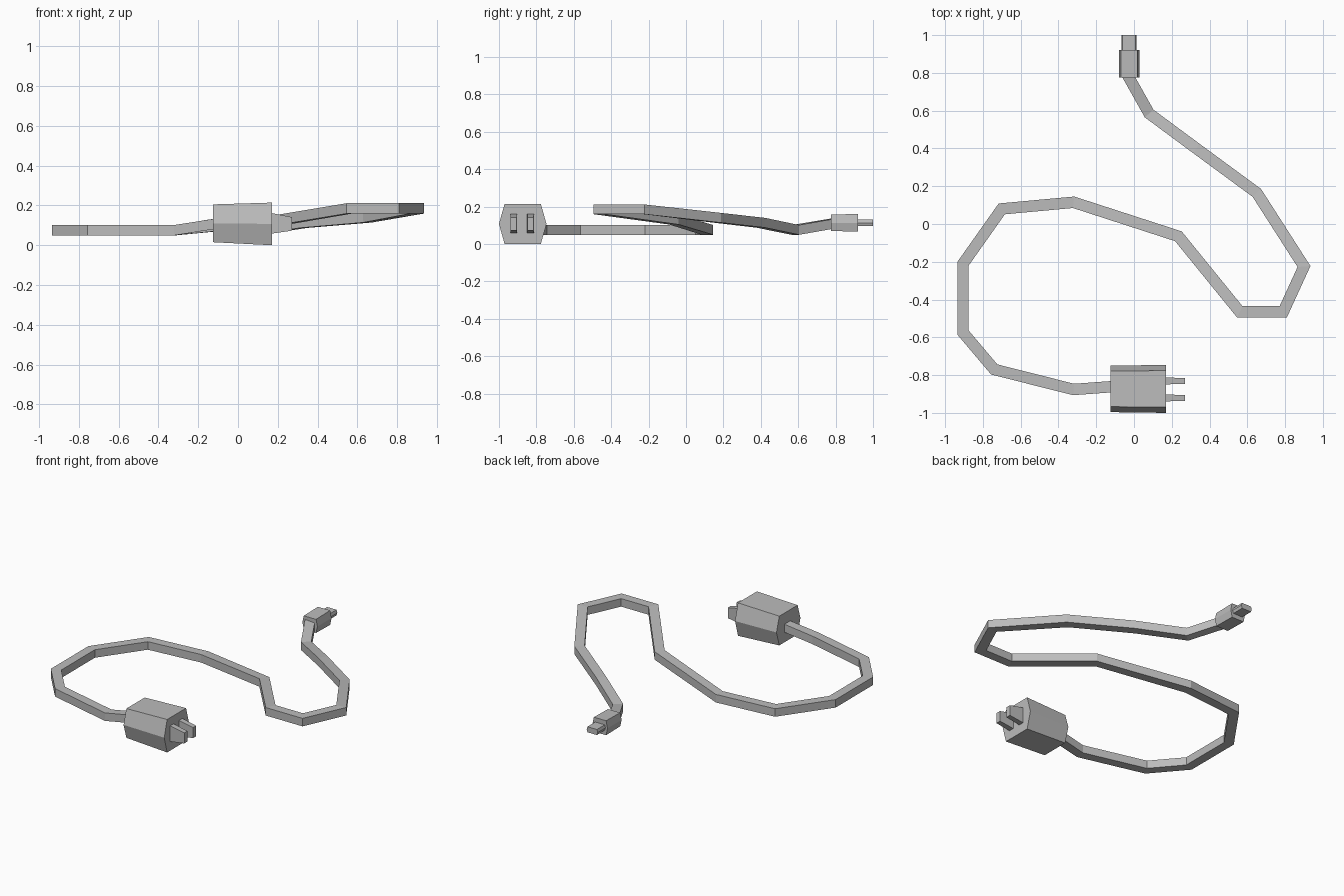
import bpy
import bmesh
from mathutils import Vector

cube = bpy.data.objects.get("Cube")
if cube:
    bpy.data.objects.remove(cube, do_unlink=True)

grey = bpy.data.materials.new("light grey plastic")
grey.use_nodes = True
GREY = (0.5, 0.5, 0.5, 1)
grey.diffuse_color = GREY
grey.node_tree.nodes["Principled BSDF"].inputs["Base Color"].default_value = GREY


def loft(name, rings):
    """Skin a list of equal-sized rings and cap both ends."""
    bm = bmesh.new()
    loops = [[bm.verts.new(p) for p in ring] for ring in rings]
    n = len(loops[0])
    for a, b in zip(loops, loops[1:]):
        for i in range(n):
            j = (i + 1) % n
            bm.faces.new((a[i], a[j], b[j], b[i]))
    bm.faces.new(loops[0][::-1])
    bm.faces.new(loops[-1])
    bmesh.ops.recalc_face_normals(bm, faces=bm.faces)
    mesh = bpy.data.meshes.new(name)
    bm.to_mesh(mesh)
    bm.free()
    mesh.materials.append(grey)
    obj = bpy.data.objects.new(name, mesh)
    bpy.context.collection.objects.link(obj)


def hexagon(half_w, flat_w, half_h):
    """Section widest at mid height, with flat top and bottom."""
    return [(half_w, 0), (flat_w, half_h), (-flat_w, half_h),
            (-half_w, 0), (-flat_w, -half_h), (flat_w, -half_h)]


def rectangle(half_w, half_h):
    return [(half_w, half_h), (-half_w, half_h), (-half_w, -half_h), (half_w, -half_h)]


def along_x(section, x, y, z):
    return [(x, y + u, z + v) for u, v in section]


def along_y(section, x, y, z):
    return [(x + u, y, z + v) for u, v in section]


# Cord: rectangular section mitred at each bend
path = [Vector(p) for p in (
    (-0.10, -0.86, 0.11), (-0.32, -0.876, 0.075), (-0.74, -0.77, 0.075),
    (-0.905, -0.575, 0.075), (-0.905, -0.21, 0.075), (-0.70, 0.08, 0.075),
    (-0.32, 0.115, 0.075), (0.235, -0.065, 0.13), (0.56, -0.465, 0.185),
    (0.79, -0.465, 0.185), (0.90, -0.225, 0.185), (0.65, 0.165, 0.14),
    (0.33, 0.40, 0.113), (0.08, 0.585, 0.075), (-0.035, 0.79, 0.11))]
flat = [(b - a).to_2d().normalized() for a, b in zip(path, path[1:])]
rings = []
for i, p in enumerate(path):
    before, after = flat[max(i - 1, 0)], flat[min(i, len(flat) - 1)]
    tangent = (before + after).normalized()
    side = Vector((-tangent.y, tangent.x, 0)) / tangent.dot(after)
    rings.append([p + side * u + Vector((0, 0, v)) for u, v in rectangle(0.03, 0.026)])
loft("cord", rings)

# Wall plug body, slightly smaller at the cord end
loft("plug_body", [along_x(hexagon(0.123, 0.094, 0.095), -0.125, -0.873, 0.11),
                   along_x(hexagon(0.127, 0.097, 0.107), 0.17, -0.873, 0.107)])

# Tapered prongs
for name, y in (("front_prong", -0.921), ("rear_prong", -0.831)):
    loft(name, [along_x(rectangle(0.018, 0.053), 0.16, y, 0.11),
                along_x(rectangle(0.016, 0.034), 0.27, y, 0.107)])

# Small connector at the far end
loft("connector_body", [along_y(hexagon(0.054, 0.044, 0.044), -0.026, 0.775, 0.113),
                        along_y(hexagon(0.054, 0.044, 0.047), -0.026, 0.92, 0.113)])
loft("connector_tip", [along_y(hexagon(0.04, 0.034, 0.018), -0.026, y, 0.113)
                       for y in (0.91, 1.0)])
